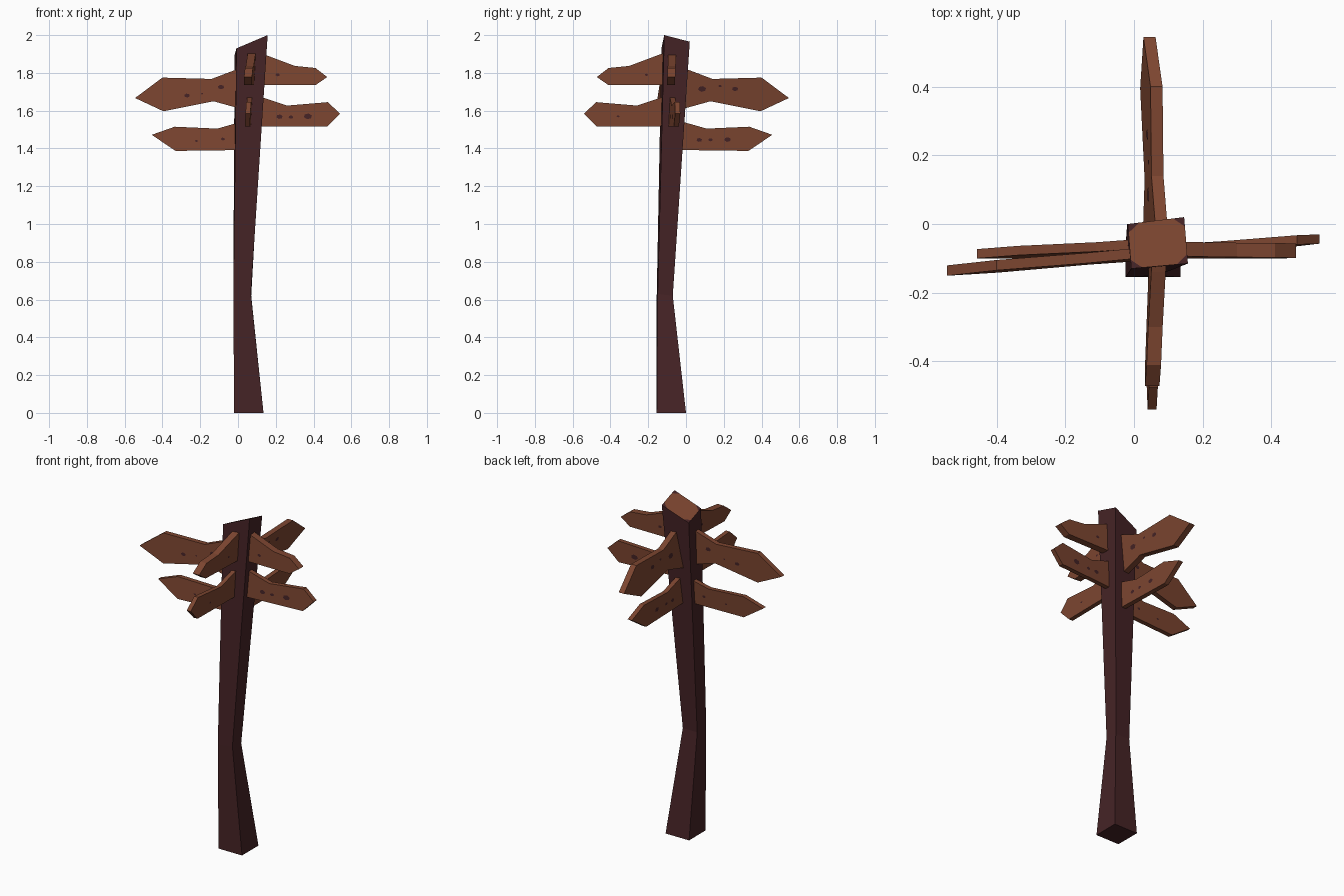
import bpy, bmesh, math

if "Cube" in bpy.data.objects:
    bpy.data.objects.remove(bpy.data.objects["Cube"])


def material(name, rgb):
    m = bpy.data.materials.new(name)
    m.diffuse_color = (*rgb, 1)
    m.use_nodes = True
    m.node_tree.nodes["Principled BSDF"].inputs["Base Color"].default_value = m.diffuse_color
    return m


DARK = material("dark_wood", (0.060, 0.017, 0.019))
BROWN = material("brown_wood", (0.205, 0.061, 0.030))


def finish(name, bm, mats):
    bmesh.ops.recalc_face_normals(bm, faces=bm.faces)
    me = bpy.data.meshes.new(name)
    bm.to_mesh(me)
    bm.free()
    for m in mats:
        me.materials.append(m)
    ob = bpy.data.objects.new(name, me)
    bpy.context.collection.objects.link(ob)
    return ob


# Crooked post: rings of four corners (front left, front right, back right, back left)
rings = [
    [(-0.02, -0.155, 0), (0.135, -0.155, 0), (0.135, 0, 0), (-0.02, 0, 0)],
    [(-0.025, -0.155, 0.62), (0.068, -0.15, 0.63), (0.07, -0.07, 0.62), (-0.025, -0.07, 0.62)],
    [(-0.008, -0.13, 1.93), (0.157, -0.115, 2.0), (0.146, 0.02, 1.965), (-0.018, 0.0, 1.895)],
]
bm = bmesh.new()
loops = [[bm.verts.new(p) for p in r] for r in rings]
bm.faces.new(loops[0])
for a, b in zip(loops, loops[1:]):
    for i in range(4):
        j = (i + 1) % 4
        bm.faces.new((a[i], a[j], b[j], b[i]))
# Cut top: brown octagon with four dark corner triangles
top, octagon = loops[-1], []
for i in range(4):
    a, b = top[i].co, top[(i + 1) % 4].co
    octagon += [bm.verts.new(a.lerp(b, 0.2)), bm.verts.new(a.lerp(b, 0.8))]
for i in range(4):
    bm.faces.new((top[i], octagon[2 * i], octagon[2 * i - 1]))
bm.faces.new(octagon).material_index = 1
finish("post", bm, (DARK, BROWN))

# Arrow board outlines as (distance along arm, height)
WIDE = [(-0.05, 1.84), (0.14, 1.768), (0.40, 1.775), (0.545, 1.667), (0.395, 1.597),
        (0.13, 1.65), (-0.05, 1.60)]
LOW = [(-0.05, 1.55), (0.11, 1.505), (0.335, 1.515), (0.457, 1.472), (0.33, 1.387),
       (-0.05, 1.392)]
SLIM = [(0.07, 1.92), (0.14, 1.897), (0.30, 1.837), (0.41, 1.826), (0.472, 1.778),
        (0.41, 1.735), (0.07, 1.735)]
MID = [(0.07, 1.69), (0.26, 1.627), (0.475, 1.645), (0.54, 1.585), (0.472, 1.515),
       (0.07, 1.515)]


def sign(name, outline, axis, sgn, offset, slope, roll, thick, spots):
    """Extruded arrow board along +-axis, leaning sideways by slope and roll."""
    zs = [p[1] for p in outline]
    zmid = (max(zs) + min(zs)) / 2

    def place(u, z, side):
        lat = offset + slope * u + roll * (z - zmid) + side
        return (sgn * u, lat, z) if axis == "x" else (lat, sgn * u, z)

    bm = bmesh.new()
    n = len(outline)
    a, b = ([bm.verts.new(place(u, z, s * thick / 2)) for u, z in outline] for s in (-1, 1))
    bm.faces.new(a)
    bm.faces.new(b)
    for i in range(n):
        j = (i + 1) % n
        bm.faces.new((a[i], a[j], b[j], b[i]))
    finish(name, bm, [BROWN])

    # Wood knots: thin dark plates on both faces
    bm = bmesh.new()
    for u, z, r in spots:
        for s in (-1, 1):
            loop = []
            for k in range(6):
                t = math.tau * k / 6 + 0.3
                loop.append(bm.verts.new(place(u + r * math.cos(t), z + 0.7 * r * math.sin(t),
                                               s * (thick / 2 + 0.0015))))
            bm.faces.new(loop if s < 0 else loop[::-1])
    finish(name + "_knots", bm, [DARK])


sign("left_upper_sign", WIDE, "x", -1, -0.09, -0.08, 0.04, 0.030,
     [(0.27, 1.68, 0.015), (0.09, 1.725, 0.017), (0.19, 1.69, 0.006)])
sign("left_lower_sign", LOW, "x", -1, -0.064, -0.050, 0.08, 0.027,
     [(0.22, 1.44, 0.008), (0.08, 1.45, 0.011)])
sign("right_upper_sign", SLIM, "x", 1, -0.076, 0.0, 0.04, 0.042, [(0.21, 1.79, 0.012)])
sign("right_lower_sign", MID, "x", 1, -0.084, 0.076, 0.04, 0.027,
     [(0.22, 1.568, 0.017), (0.28, 1.566, 0.013), (0.37, 1.57, 0.022)])
sign("front_upper_sign", SLIM, "y", -1, 0.073, -0.037, 0.05, 0.042, [(0.21, 1.79, 0.009)])
sign("front_lower_sign", MID, "y", -1, 0.060, -0.012, 0.05, 0.026, [(0.36, 1.57, 0.008)])
sign("back_upper_sign", WIDE, "y", 1, 0.062, -0.015, 0.17, 0.035,
     [(0.085, 1.715, 0.022), (0.18, 1.73, 0.009), (0.26, 1.715, 0.017)])
sign("back_lower_sign", LOW, "y", 1, 0.058, -0.015, 0.08, 0.028,
     [(0.07, 1.445, 0.015), (0.13, 1.446, 0.012), (0.22, 1.447, 0.018)])
